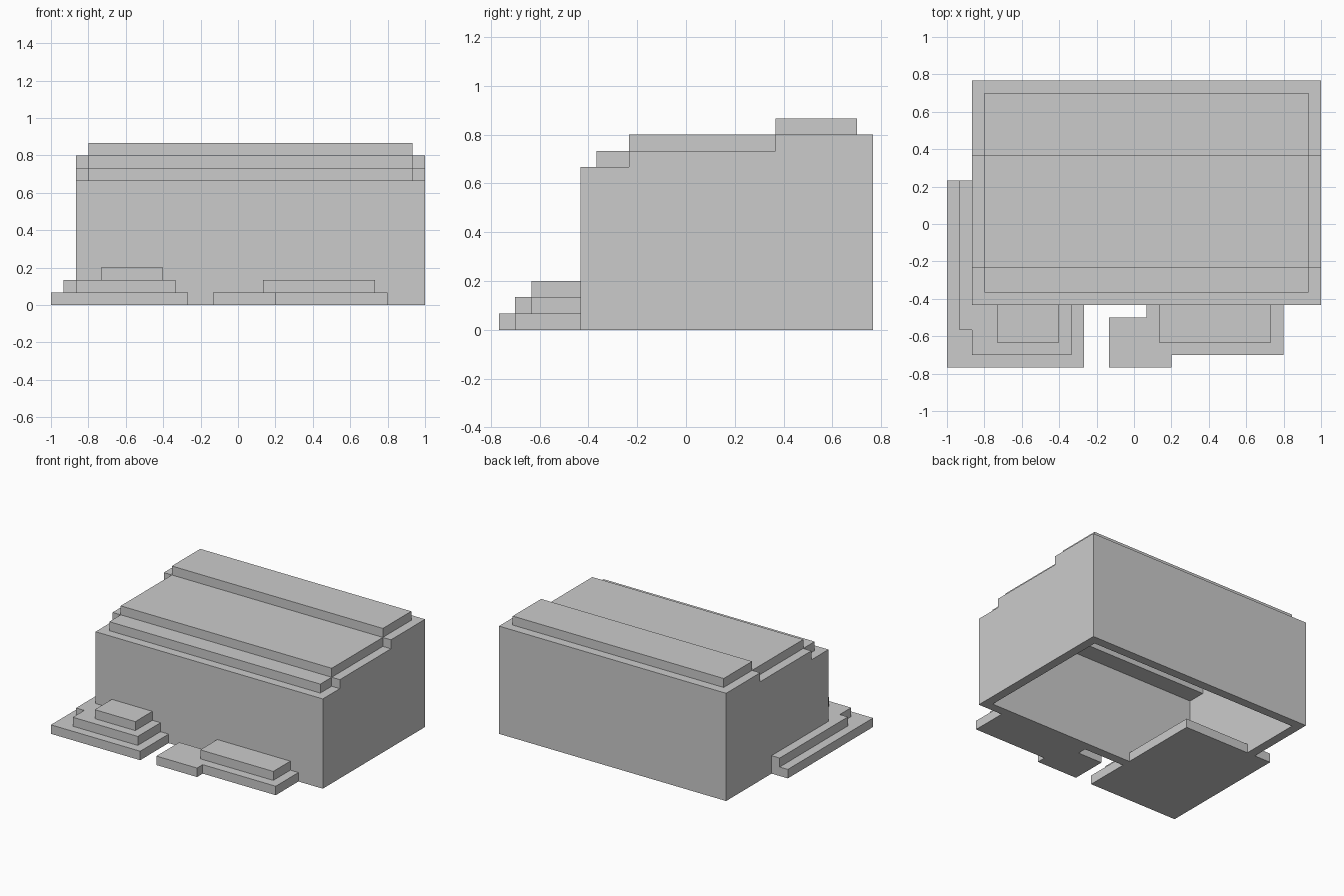
import bpy, bmesh
from mathutils import Vector

if "Cube" in bpy.data.objects:
    bpy.data.objects.remove(bpy.data.objects["Cube"])

U = 1 / 15  # the model sits on a grid of 1/15 unit


def prism(name, pts, axis, lo, hi):
    """Extrude a flat profile: (x, y) points along 'z', or (y, z) points along 'x'."""
    place = (lambda a, b, t: (a, b, t)) if axis == 'z' else (lambda a, b, t: (t, a, b))
    bm = bmesh.new()
    face = bm.faces.new([bm.verts.new(Vector(place(a, b, lo)) * U) for a, b in pts])
    ext = bmesh.ops.extrude_face_region(bm, geom=[face])
    verts = [g for g in ext['geom'] if isinstance(g, bmesh.types.BMVert)]
    bmesh.ops.translate(bm, verts=verts, vec=Vector(place(0, 0, hi - lo)) * U)
    bmesh.ops.recalc_face_normals(bm, faces=bm.faces)
    me = bpy.data.meshes.new(name)
    bm.to_mesh(me)
    bm.free()
    ob = bpy.data.objects.new(name, me)
    bpy.context.collection.objects.link(ob)
    return ob


def box(name, x0, x1, y0, y1, z0, z1):
    return prism(name, [(x0, y0), (x1, y0), (x1, y1), (x0, y1)], 'z', z0, z1)


# Stepped side walls
side = [(-6.5, 0), (11.5, 0), (11.5, 12), (5.5, 12), (5.5, 11),
        (-3.5, 11), (-3.5, 10), (-6.5, 10)]
prism("left_wall", side, 'x', -13, -12)
prism("right_wall", side, 'x', 14, 15)

# Front and back walls, open underneath
box("front_wall", -12, 14, -6.5, -5.5, 0, 10)
box("back_wall", -12, 14, 10.5, 11.5, 0, 12)

# Roof slabs, rising one step at a time toward the back
roof_breaks = [-5.5, -3.5, 5.5, 10.5]
for i, (y0, y1) in enumerate(zip(roof_breaks, roof_breaks[1:])):
    box(f"roof_slab_{i + 1}", -12, 14, y0, y1, 10 + i, 11 + i)

# Left terrace: base slab runs beneath the house, upper layers stay outside
box("left_terrace_base", -15, -4, -11.5, 3.5, 0, 1)
prism("left_terrace_middle",
      [(-13, -10.5), (-5, -10.5), (-5, -6.5), (-13, -6.5), (-13, 3.5),
       (-14, 3.5), (-14, -8.5), (-13, -8.5)], 'z', 1, 2)
box("left_terrace_top", -11, -6, -9.5, -6.5, 2, 3)

# Right terrace
prism("right_terrace_base",
      [(-2, -11.5), (3, -11.5), (3, -10.5), (12, -10.5), (12, -6.5),
       (1, -6.5), (1, -7.5), (-2, -7.5)], 'z', 0, 1)
box("right_terrace_top", 2, 11, -9.5, -6.5, 1, 2)
